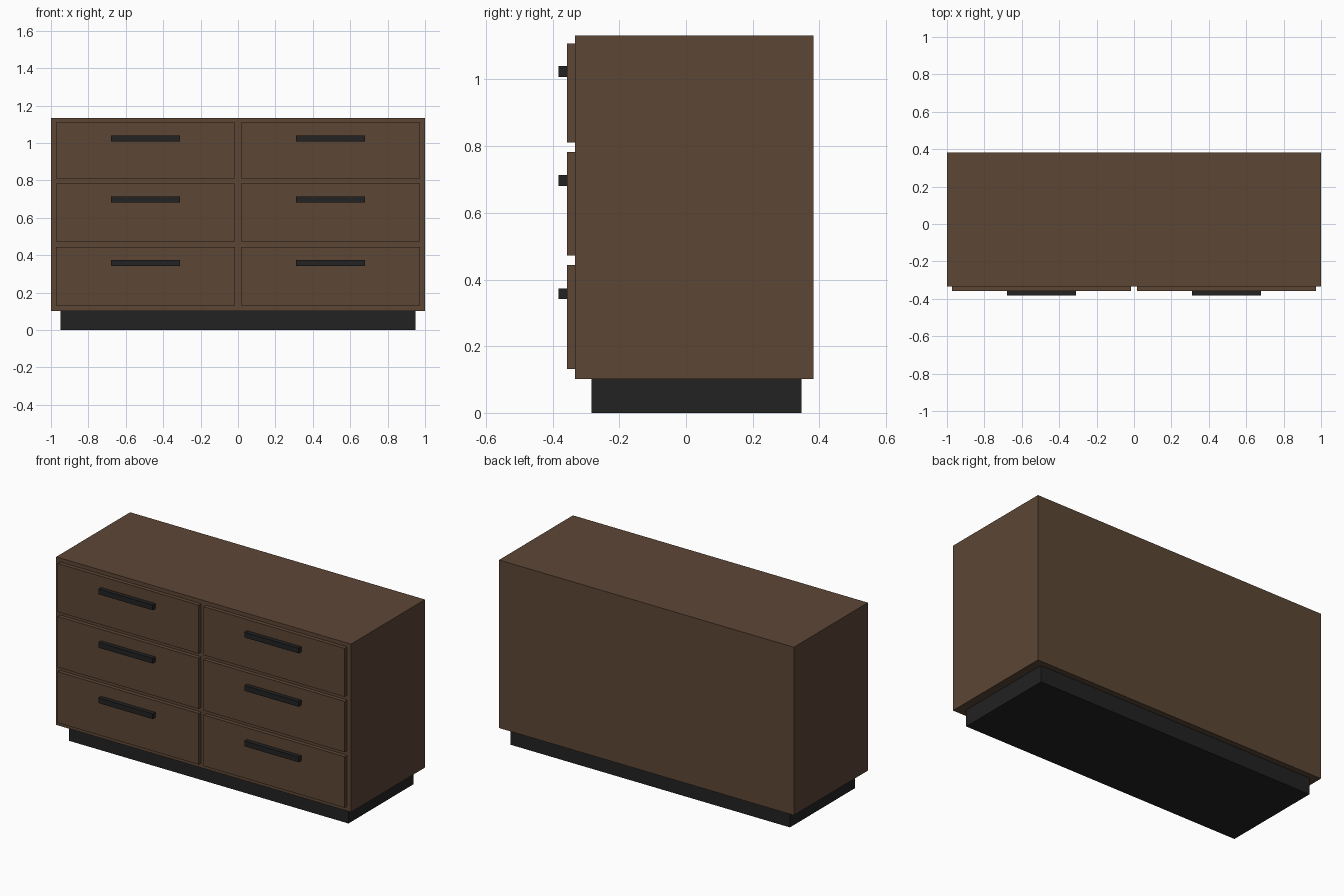
import bpy
import bmesh

if "Cube" in bpy.data.objects:
    bpy.data.objects.remove(bpy.data.objects["Cube"])


def material(name, rgb):
    m = bpy.data.materials.new(name)
    m.diffuse_color = (*rgb, 1.0)
    m.use_nodes = True
    m.node_tree.nodes["Principled BSDF"].inputs["Base Color"].default_value = m.diffuse_color
    return m


def box(name, x, y, z, mat):
    """Box spanning the (min, max) ranges x, y, z."""
    bm = bmesh.new()
    bmesh.ops.create_cube(bm, size=1)
    for v in bm.verts:
        v.co = [r[0] if c < 0 else r[1] for c, r in zip(v.co, (x, y, z))]
    mesh = bpy.data.meshes.new(name)
    bm.to_mesh(mesh)
    bm.free()
    mesh.materials.append(mat)
    obj = bpy.data.objects.new(name, mesh)
    bpy.context.collection.objects.link(obj)
    return obj


wood = material("brown wood", (0.107, 0.061, 0.036))
black = material("matte black", (0.016, 0.016, 0.016))

# Cabinet body on a recessed plinth
box("cabinet_body", (-1, 1), (-0.333, 0.383), (0.102, 1.132), wood)
box("plinth", (-0.948, 0.948), (-0.284, 0.347), (0, 0.102), black)

# Two columns of three drawers, each with a bar handle
rows = {
    "bottom": ((0.131, 0.444), (0.341, 0.373)),
    "middle": ((0.472, 0.783), (0.681, 0.713)),
    "top": ((0.811, 1.108), (1.008, 1.040)),
}
for side, cx in (("left", -0.495), ("right", 0.495)):
    for row, (drawer_z, handle_z) in rows.items():
        box(f"drawer_{row}_{side}", (cx - 0.478, cx + 0.478),
            (-0.357, -0.333), drawer_z, wood)
        box(f"handle_{row}_{side}", (cx - 0.184, cx + 0.184),
            (-0.383, -0.357), handle_z, black)
